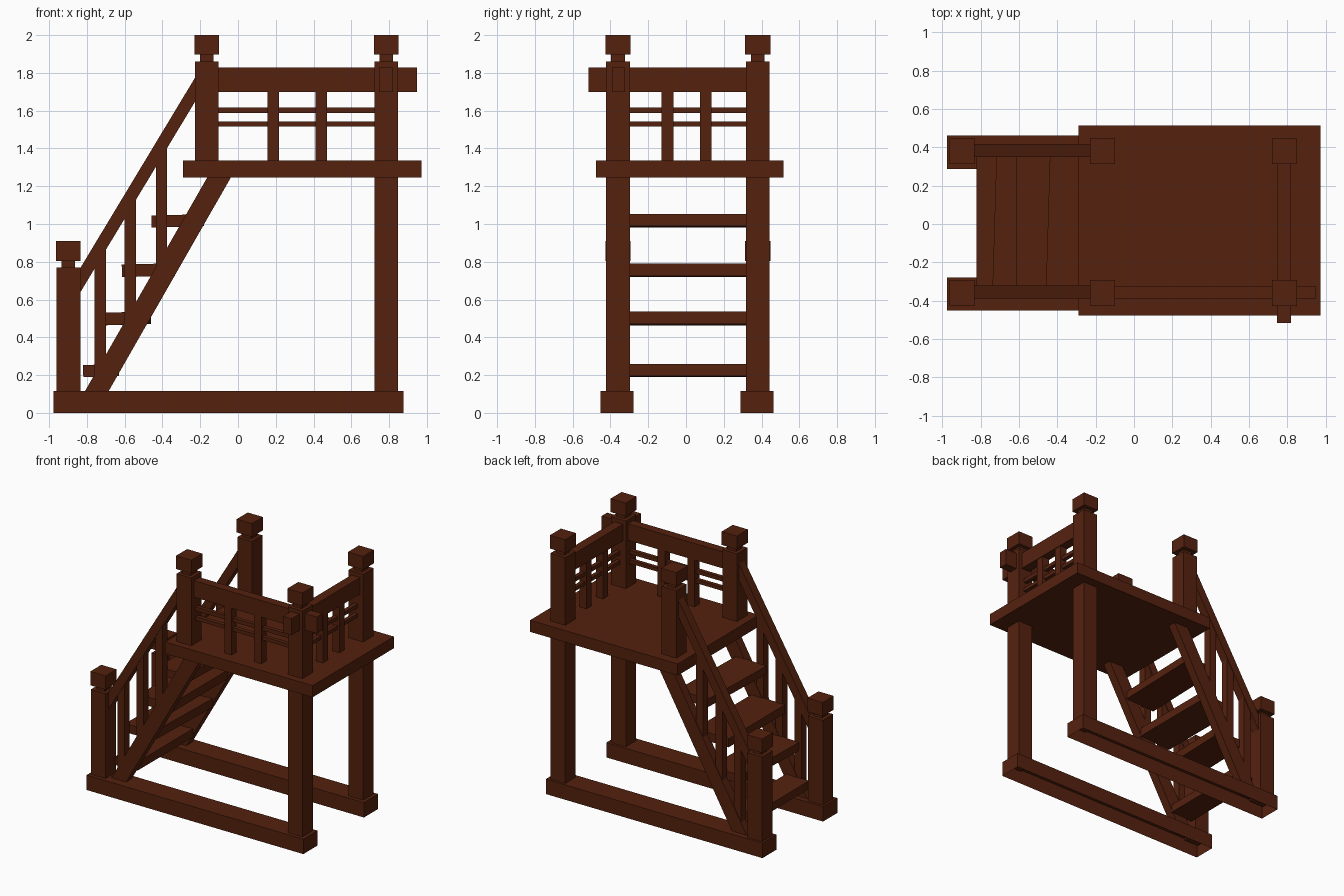
import bpy, bmesh
from mathutils import Matrix

if "Cube" in bpy.data.objects:
    bpy.data.objects.remove(bpy.data.objects["Cube"])

wood = bpy.data.materials.new("dark brown wood")
wood.diffuse_color = (0.09, 0.0155, 0.0045, 1)
wood.use_nodes = True
wood.node_tree.nodes["Principled BSDF"].inputs["Base Color"].default_value = wood.diffuse_color


def finish(bm, name):
    bmesh.ops.recalc_face_normals(bm, faces=bm.faces)
    me = bpy.data.meshes.new(name)
    bm.to_mesh(me)
    bm.free()
    me.materials.append(wood)
    ob = bpy.data.objects.new(name, me)
    bpy.context.collection.objects.link(ob)
    return ob


def box(name, x, y, z, tilt=0, twist=0, open_bottom=False):
    """Box from (min, max) ranges, optionally turned about its centre."""
    bm = bmesh.new()
    bmesh.ops.create_cube(bm, size=1)
    bmesh.ops.recalc_face_normals(bm, faces=bm.faces)
    if open_bottom:
        low = [f for f in bm.faces if f.normal.z < -0.9]
        bmesh.ops.delete(bm, geom=low, context='FACES')
    size = [r[1] - r[0] for r in (x, y, z)]
    mid = [(r[0] + r[1]) / 2 for r in (x, y, z)]
    m = (Matrix.Translation(mid) @ Matrix.Rotation(twist, 4, 'Z')
         @ Matrix.Rotation(tilt, 4, 'Y') @ Matrix.Diagonal((*size, 1)))
    bm.transform(m)
    return finish(bm, name)


def slab(name, profile, y0, y1):
    """Side profile in x, z pulled through y."""
    bm = bmesh.new()
    face = bm.faces.new([bm.verts.new((px, y0, pz)) for px, pz in profile])
    new = bmesh.ops.extrude_face_region(bm, geom=[face])["geom"]
    verts = [v for v in new if isinstance(v, bmesh.types.BMVert)]
    bmesh.ops.translate(bm, verts=verts, vec=(0, y1 - y0, 0))
    return finish(bm, name)


def around(c, half):
    return (c - half, c + half)


def post(name, cx, cy, z0, z1, cap0, cap1):
    """Square post with a narrow neck and a block cap."""
    box(name, around(cx, .063), around(cy, .063), (z0, z1))
    box(name + "_neck", around(cx, .036), around(cy, .036), (z1 - .01, cap0 + .01))
    box(name + "_cap", around(cx, .065), around(cy, .067), (cap0, cap1))


# Everything that stands on both sides: base beam, posts, stringer, handrail
for side, py, ry in (("front", -.36, -.354), ("back", .38, .384)):
    box(side + "_base_beam", (-.977, .875), around(py - .005, .087), (0, .115), open_bottom=True)
    post(side + "_newel_post", -.898, py, .08, .77, .803, .91)
    post(side + "_landing_post", -.165, py, 1.32, 1.86, 1.897, 2.0)
    post(side + "_tall_post", .785, py, .08, 1.86, 1.897, 2.0)
    slab(side + "_stringer", [(-.83, .08), (-.705, .08), (-.03, 1.26), (-.155, 1.26)],
         ry - .034, ry + .034)
    slab(side + "_handrail", [(-.85, .613), (-.85, .742), (-.22, 1.787), (-.22, 1.66)],
         ry - .034, ry + .034)
    for i, (bx, b0, b1) in enumerate(((-.73, .17, .88), (-.57, .45, 1.14), (-.405, .73, 1.41))):
        box(f"{side}_stair_baluster_{i + 1}", around(bx, .03), around(ry, .03), (b0, b1))

# Slightly crooked treads
treads = ((-.82, -.63, .192, .256, -.03, 0), (-.727, -.472, .467, .533, -.03, -.03),
          (-.615, -.333, .722, .789, -.02, 0), (-.448, -.19, .985, 1.048, -.03, -.03))
for i, (x0, x1, z0, z1, tilt, twist) in enumerate(treads):
    box(f"tread_{i + 1}", (x0, x1), (-.33, .36), (z0, z1), tilt, twist)

# Landing
box("platform", (-.29, .972), (-.477, .515), (1.247, 1.337))

# Railings along the front and the right end; the back stays open
box("front_top_rail", (-.13, .948), (-.391, -.324), (1.70, 1.828))
box("end_top_rail", (.747, .82), (-.517, .34), (1.70, 1.828))
for i, (z0, z1) in enumerate(((1.515, 1.543), (1.588, 1.618))):
    box(f"front_thin_rail_{i + 1}", (-.12, .74), around(-.357, .015), (z0, z1))
    box(f"end_thin_rail_{i + 1}", around(.785, .015), (-.31, .33), (z0, z1))
for i, (bx, by) in enumerate(((.186, -.098), (.44, .105))):
    box(f"front_baluster_{i + 1}", around(bx, .031), around(-.357, .03), (1.32, 1.71))
    box(f"end_baluster_{i + 1}", around(.785, .03), around(by, .031), (1.32, 1.71))
